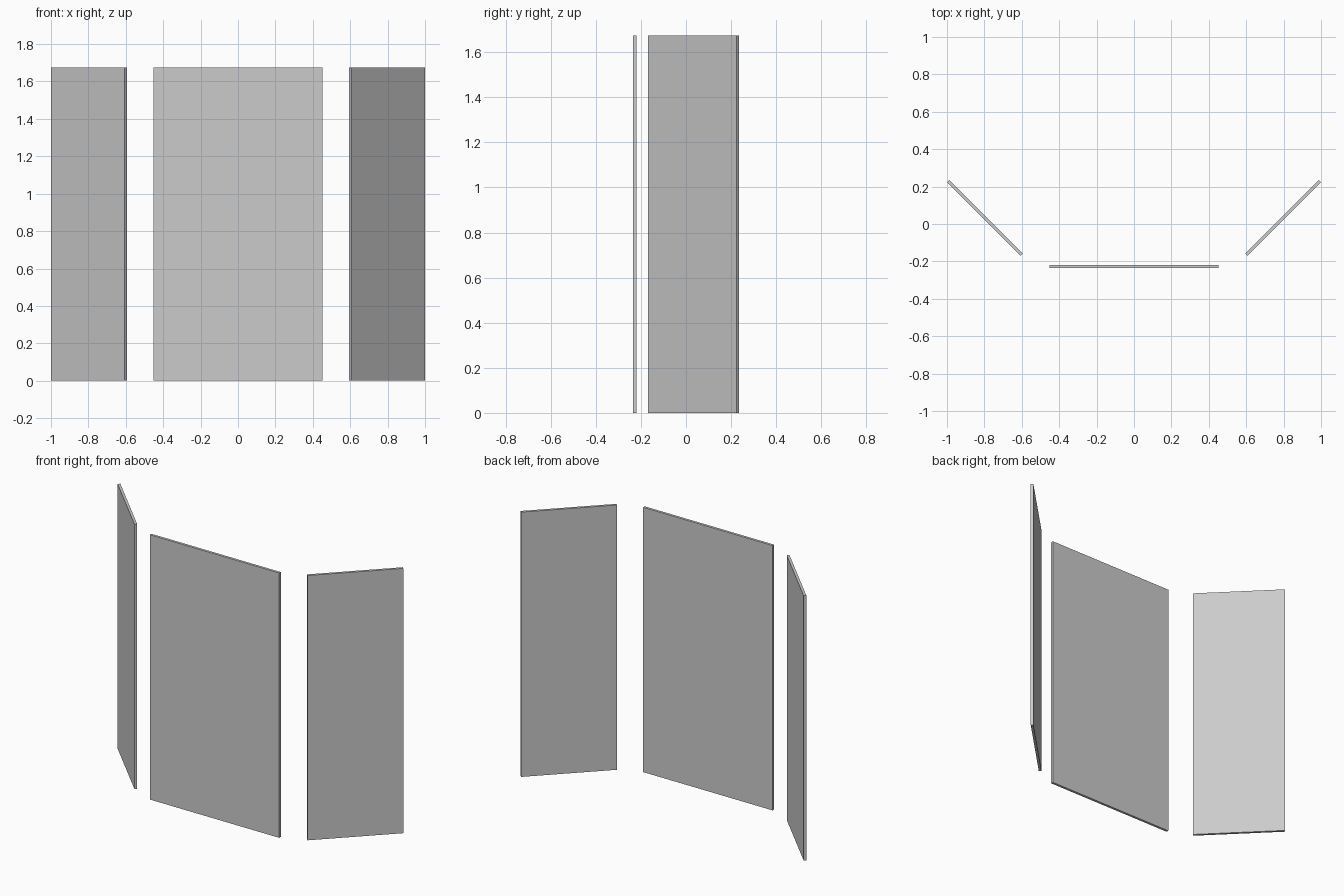
import bpy
from math import radians

cube = bpy.data.objects.get("Cube")
if cube:
    bpy.data.objects.remove(cube, do_unlink=True)

HEIGHT = 1.675
THICKNESS = 0.016

# Single plain grey finish
grey = bpy.data.materials.new("light_grey")
grey.use_nodes = True
colour = (0.6, 0.6, 0.6, 1)
grey.diffuse_color = colour
grey.node_tree.nodes["Principled BSDF"].inputs["Base Color"].default_value = colour


def add_panel(name, x, y, width, angle=0):
    """Thin upright board standing on the ground, turned about z."""
    bpy.ops.mesh.primitive_cube_add(
        size=1, location=(x, y, HEIGHT / 2), rotation=(0, 0, radians(angle)))
    panel = bpy.context.object
    panel.name = name
    panel.scale = (width, THICKNESS, HEIGHT)
    bpy.ops.object.transform_apply(location=False, rotation=False, scale=True)
    panel.data.materials.append(grey)


# Wide front board
add_panel("center_panel", 0, -0.227, 0.906)

# Angled side wings
for side, sign in (("left", 1), ("right", -1)):
    add_panel(side + "_panel", sign * 0.797, 0.033, 0.557, sign * 45)
